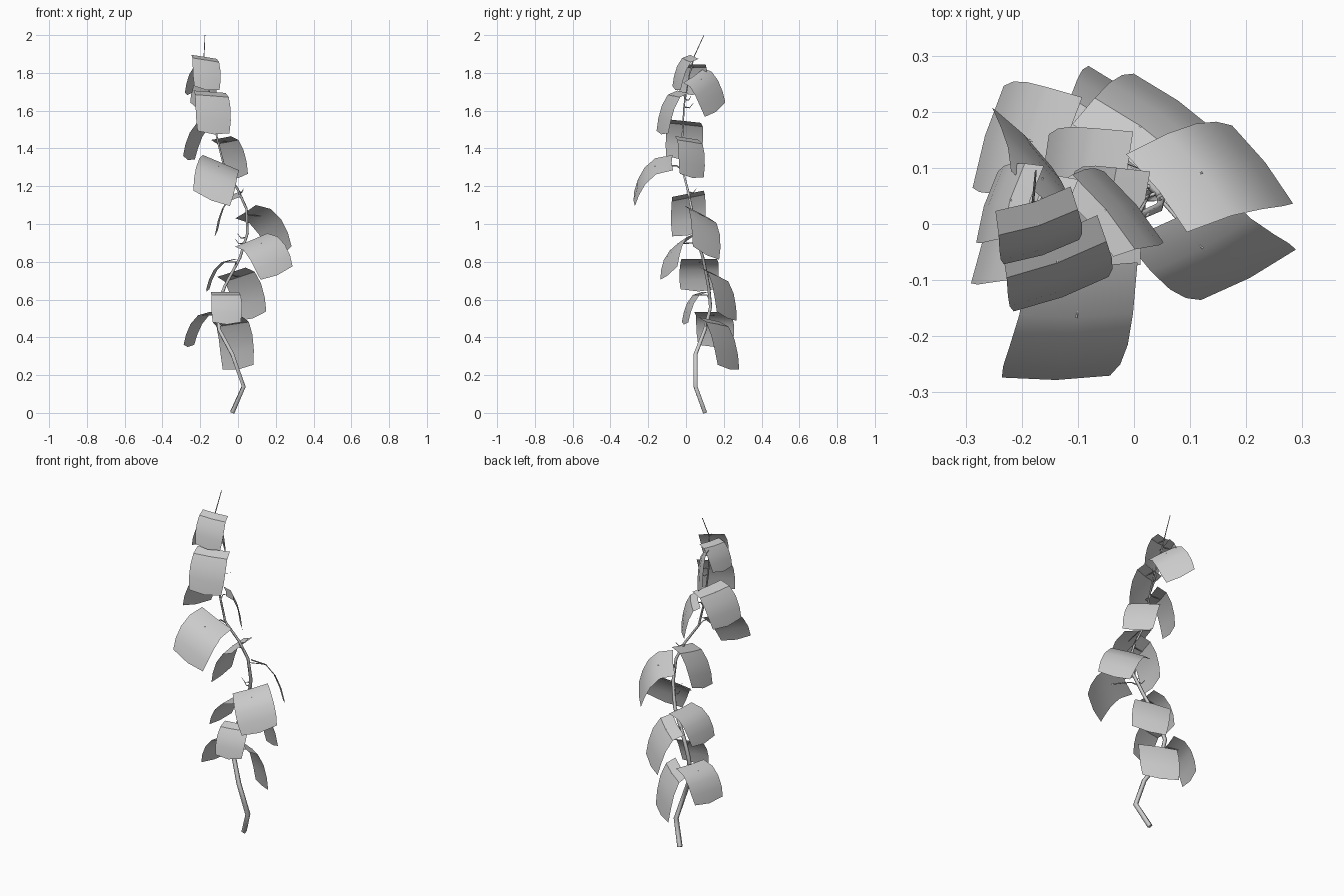
import bpy, math
from mathutils import Vector

cube = bpy.data.objects.get("Cube")
if cube:
    bpy.data.objects.remove(cube, do_unlink=True)

grey = bpy.data.materials.new("plain_grey")
grey.use_nodes = True
grey.diffuse_color = (0.6, 0.6, 0.6, 1)
grey.node_tree.nodes["Principled BSDF"].inputs["Base Color"].default_value = (0.6, 0.6, 0.6, 1)


def branch(name, points, start, end):
    """Four-sided tube tapering from start to end radius."""
    curve = bpy.data.curves.new(name, "CURVE")
    curve.dimensions = "3D"
    curve.bevel_depth = 1.0
    curve.bevel_resolution = 0
    curve.use_fill_caps = True
    spline = curve.splines.new("POLY")
    spline.points.add(len(points) - 1)
    for i, (p, co) in enumerate(zip(spline.points, points)):
        p.co = (*co, 1)
        p.radius = start + (end - start) * i / (len(points) - 1)
    curve.materials.append(grey)
    obj = bpy.data.objects.new(name, curve)
    bpy.context.collection.objects.link(obj)


# Main stem
stem = [Vector(p) for p in (
    (-.03, .10, .003), (.03, .05, .14), (-.03, .05, .31), (-.10, .10, .44),
    (-.11, .13, .56), (-.07, .12, .67), (.01, .09, .82), (.05, .05, .95),
    (.045, .03, 1.08), (0, .01, 1.18), (-.07, -.02, 1.29), (-.11, -.02, 1.45),
    (-.14, -.01, 1.63), (-.17, .02, 1.80), (-.18, .04, 1.88), (-.175, .095, 2.0))]
branch("main_stem", stem, .015, .002)


def stem_at(z):
    for a, b in zip(stem, stem[1:]):
        if z <= b.z:
            return a.lerp(b, max(0, (z - a.z) / (b.z - a.z)))
    return stem[-1]


# Drooping leaf profile: outward share, downward share, width share
PROFILE = ((0, 0, .95), (.45, .1, 1), (.73, .36, 1.04), (.9, .67, 1.03), (1, .97, .95))


def leaf(name, base, tip, azimuth, width, roll=0):
    """Bent sheet from its inner edge to its tip, with a short leaf stalk."""
    base, tip = Vector(base), Vector(tip)
    a = math.radians(azimuth)
    out = Vector((math.cos(a), math.sin(a), 0))
    across = Vector((-out.y, out.x, 0))
    side = (across + Vector((0, 0, roll))).normalized()
    span = tip - base
    reach, drift = span.dot(out), span.dot(across)
    verts, faces = [], []
    for i, (h, d, w) in enumerate(PROFILE):
        slide = across * drift * (h + d) / 2
        centre = base + out * reach * h + slide + Vector((0, 0, span.z * d))
        for k in (-1, 0, 1):
            p = centre + side * (k * w * width / 2)
            if k == 0:
                p += out * .006
                if i == len(PROFILE) - 1:
                    p.z -= .012
            verts.append(p)
    for i in range(len(PROFILE) - 1):
        for k in range(2):
            q = i * 3 + k
            faces.append((q, q + 3, q + 4, q + 1))
    mesh = bpy.data.meshes.new(name)
    mesh.from_pydata(verts, [], faces)
    mesh.materials.append(grey)
    obj = bpy.data.objects.new(name, mesh)
    bpy.context.collection.objects.link(obj)
    bpy.ops.object.select_all(action="DESELECT")
    obj.select_set(True)
    bpy.context.view_layer.objects.active = obj
    bpy.ops.object.shade_smooth_by_angle(angle=math.radians(35))
    # Stalk joining the leaf to the stem
    root = stem_at(base.z - .04)
    branch(name + "_stalk", [root, root.lerp(base, .6), verts[4]], .005, .002)


# Leaves from the bottom upward: inner edge, tip, heading, width, roll
leaf("low_back_leaf", (-.055, .12, .495), (0, .225, .235), 55, .21, -.12)
leaf("low_right_leaf", (-.12, .135, .535), (-.26, .155, .355), 163, .20)
leaf("low_front_leaf", (-.07, .10, .64), (-.06, -.005, .475), -77, .16)
leaf("lower_back_leaf", (-.035, .125, .745), (.075, .215, .505), 55, .20, -.27)
leaf("lower_right_leaf", (-.01, .07, .815), (-.16, .065, .65), 175, .20)
leaf("middle_front_leaf", (.07, .015, .915), (.205, -.09, .735), -62, .215, .37)
leaf("middle_left_leaf", (.04, .055, 1.065), (.23, .105, .84), 38, .20, -.4)
leaf("middle_right_leaf", (.02, .01, 1.16), (-.115, .01, .945), 174, .18, -.2)
leaf("upper_front_leaf", (-.09, -.07, 1.325), (-.14, -.272, 1.13), -89, .22, -.42)
leaf("upper_left_leaf", (-.09, .005, 1.455), (0, .03, 1.25), 40, .175, -.12)
leaf("upper_right_leaf", (-.13, -.01, 1.545), (-.26, -.017, 1.345), 161, .20, .1)
leaf("high_front_leaf", (-.15, -.015, 1.70), (-.13, -.125, 1.48), -70, .19, -.07)
leaf("high_back_leaf", (-.165, .04, 1.785), (-.20, .155, 1.6), 45, .18, .5)
leaf("high_right_leaf", (-.18, .04, 1.845), (-.262, .03, 1.69), 163, .14)
leaf("top_front_leaf", (-.18, .045, 1.885), (-.165, -.05, 1.715), -72, .15, -.15)

# Small bare shoots near the stem joints
for z, heading in ((.90, 170), (.93, 200), (1.17, 60), (1.62, 80), (1.66, 40)):
    root = stem_at(z)
    a = math.radians(heading)
    mid = root + Vector((math.cos(a) * .03, math.sin(a) * .03, -.005))
    end = root + Vector((math.cos(a) * .05, math.sin(a) * .05, .02))
    branch("bare_shoot", [root, mid, end], .004, .001)
